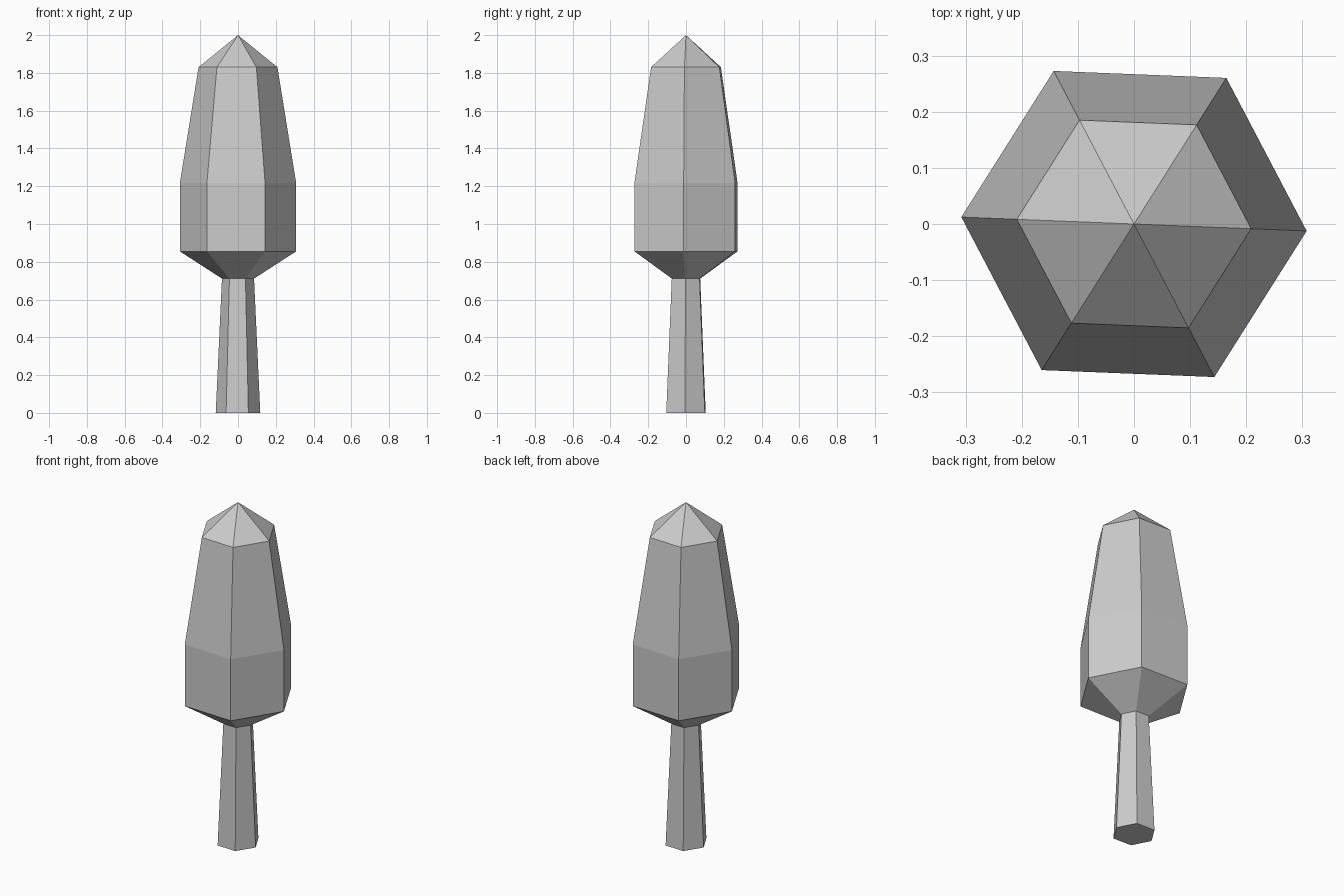
import bpy
import bmesh
from math import cos, sin, radians

if "Cube" in bpy.data.objects:
    bpy.data.objects.remove(bpy.data.objects["Cube"])

SIDES = 6
TWIST = radians(-2.3)


def lathe(name, profile, cap_bottom=False):
    """Stack six-sided rings from (radius, z) pairs; radius 0 makes a tip."""
    bm = bmesh.new()
    rings = []
    for r, z in profile:
        angles = [TWIST + radians(360 / SIDES * i) for i in range(SIDES)]
        count = SIDES if r > 0 else 1
        rings.append([bm.verts.new((r * cos(a), r * sin(a), z)) for a in angles[:count]])
    for low, high in zip(rings, rings[1:]):
        for i in range(SIDES):
            j = (i + 1) % SIDES
            if len(high) == 1:
                bm.faces.new((low[i], low[j], high[0]))
            else:
                bm.faces.new((low[i], low[j], high[j], high[i]))
    if cap_bottom:
        bm.faces.new(rings[0][::-1])
    mesh = bpy.data.meshes.new(name)
    bm.to_mesh(mesh)
    bm.free()
    obj = bpy.data.objects.new(name, mesh)
    bpy.context.collection.objects.link(obj)
    return obj


# Tapered trunk, closed underneath
lathe("trunk", [(0.118, 0), (0.085, 0.711)], cap_bottom=True)

# Foliage: flared underside, straight band, tapered upper part, pointed tip
lathe("foliage", [(0.085, 0.711), (0.308, 0.855), (0.308, 1.217), (0.209, 1.83), (0, 2.0)])
